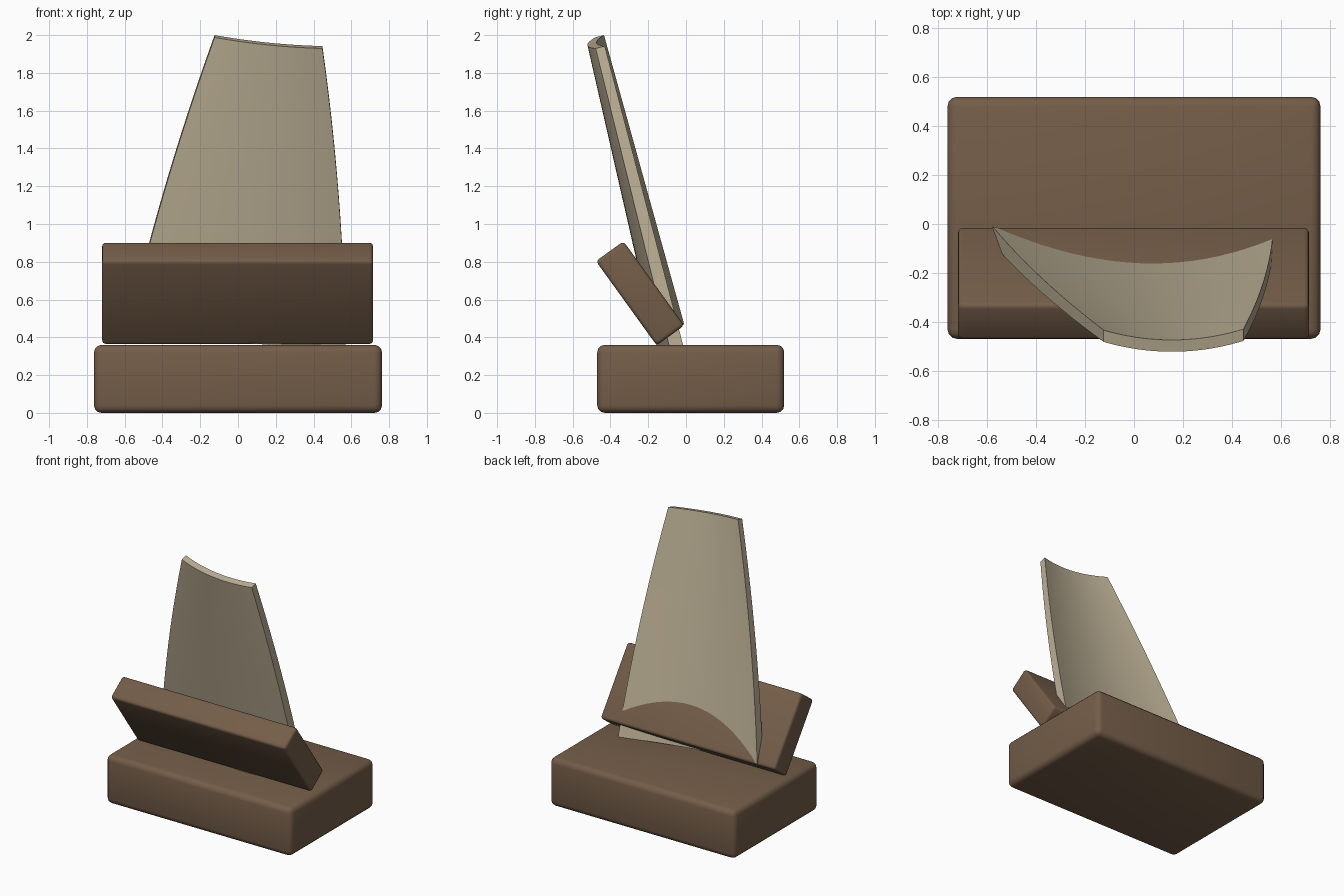
import bpy, bmesh, math
from mathutils import Vector

if "Cube" in bpy.data.objects:
    bpy.data.objects.remove(bpy.data.objects["Cube"])


def material(name, rgb):
    m = bpy.data.materials.new(name)
    m.diffuse_color = (*rgb, 1)
    m.use_nodes = True
    m.node_tree.nodes["Principled BSDF"].inputs["Base Color"].default_value = m.diffuse_color
    return m


wood = material("brown wood", (0.175, 0.110, 0.066))
tan = material("pale tan", (0.50, 0.43, 0.30))


def finish(bm, name, mat, angle):
    bmesh.ops.recalc_face_normals(bm, faces=bm.faces)
    mesh = bpy.data.meshes.new(name)
    bm.to_mesh(mesh)
    bm.free()
    ob = bpy.data.objects.new(name, mesh)
    bpy.context.collection.objects.link(ob)
    mesh.materials.append(mat)
    bpy.ops.object.select_all(action='DESELECT')
    bpy.context.view_layer.objects.active = ob
    ob.select_set(True)
    bpy.ops.object.shade_smooth_by_angle(angle=math.radians(angle))
    return ob


def rounded_block(name, size, loc, tilt, radius):
    bm = bmesh.new()
    bmesh.ops.create_cube(bm, size=1)
    bmesh.ops.scale(bm, vec=size, verts=bm.verts)
    bmesh.ops.bevel(bm, geom=bm.edges[:], offset=radius, segments=3,
                    profile=0.5, affect='EDGES')
    ob = finish(bm, name, wood, 35)
    ob.location = loc
    ob.rotation_euler.x = math.radians(tilt)


# Base and tilted front rail
rounded_block("base", (1.525, 0.99, 0.36), (0, 0.025, 0.18), 0, 0.04)
rounded_block("front_rail", (1.435, 0.55, 0.18), (-0.002, -0.243, 0.633), 0, 0.02)
rail = bpy.data.objects["front_rail"]
rail.rotation_euler.x = math.radians(35.8 - 90)

# Curved, tapering backrest panel: rear corner points (bottom / top)
BL, TL = Vector((-0.578, -0.01, 0.47)), Vector((-0.124, -0.434, 2.0))
BR, TR = Vector((0.57, -0.015, 0.358)), Vector((0.447, -0.43, 1.942))
LEAN = Vector((0, -1, -0.26))
NU, NV = 20, 12


def panel_point(i, j, front):
    u, v = i / NU, j / NV
    bow = Vector((0.025 * 4 * v * (1 - v), 0, 0))
    p = (BL.lerp(TL, v) - bow).lerp(BR.lerp(TR, v) + bow, u)
    bulge = (0.08 + (0.042 - 0.08) * v) * (1 - (2 * u - 1) ** 2)
    thick = (0.07 + (0.048 - 0.07) * v) if front else 0
    return p + LEAN * (bulge + thick)


bm = bmesh.new()
g = [[[bm.verts.new(panel_point(i, j, k)) for j in range(NV + 1)]
      for i in range(NU + 1)] for k in (0, 1)]
for i in range(NU):
    for j in range(NV):
        for s in g:
            bm.faces.new((s[i][j], s[i + 1][j], s[i + 1][j + 1], s[i][j + 1]))
    for j in (0, NV):
        bm.faces.new((g[0][i][j], g[0][i + 1][j], g[1][i + 1][j], g[1][i][j]))
for j in range(NV):
    for i in (0, NU):
        bm.faces.new((g[0][i][j], g[0][i][j + 1], g[1][i][j + 1], g[1][i][j]))
finish(bm, "curved_panel", tan, 35)
